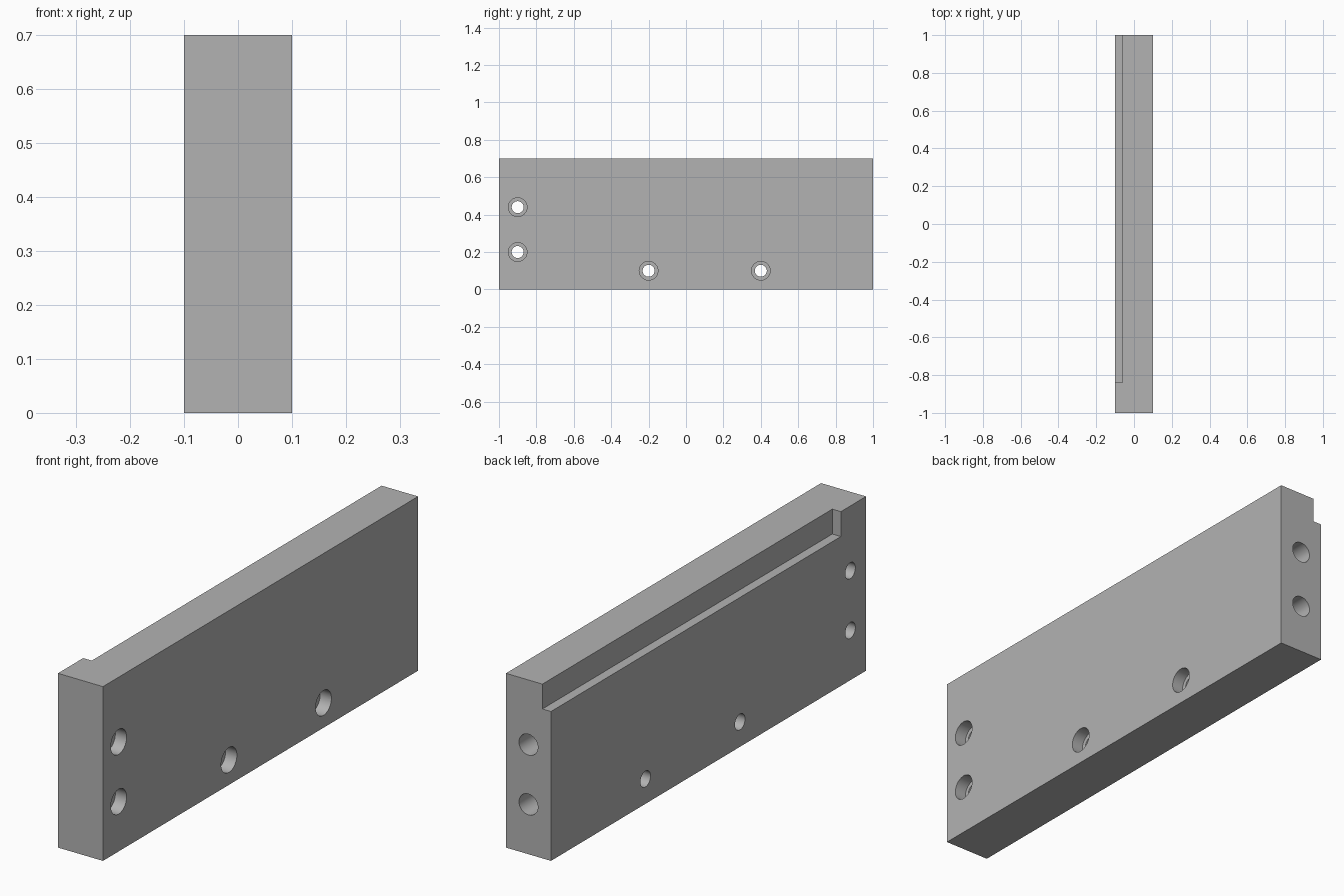
import bpy
from math import pi

cube = bpy.data.objects.get("Cube")
if cube:
    bpy.data.objects.remove(cube, do_unlink=True)

grey = bpy.data.materials.new("plain grey")
grey.use_nodes = True
colour = (0.45, 0.45, 0.45, 1)
grey.diffuse_color = colour
grey.node_tree.nodes["Principled BSDF"].inputs["Base Color"].default_value = colour


def box(name, low, high):
    centre = [(a + b) / 2 for a, b in zip(low, high)]
    bpy.ops.mesh.primitive_cube_add(size=1, location=centre)
    ob = bpy.context.object
    ob.name = name
    ob.scale = [b - a for a, b in zip(low, high)]
    bpy.ops.object.transform_apply(location=True, rotation=False, scale=True)
    ob.data.materials.append(grey)
    return ob


def drill(name, radius, depth, centre, rotation):
    bpy.ops.mesh.primitive_cylinder_add(vertices=48, radius=radius, depth=depth,
                                        location=centre, rotation=rotation)
    ob = bpy.context.object
    ob.name = name
    ob.data.materials.append(grey)
    return ob


def cut(target, cutter):
    cutter.hide_render = True
    bpy.context.view_layer.objects.active = target
    mod = target.modifiers.new("cut", 'BOOLEAN')
    mod.operation = 'DIFFERENCE'
    mod.solver = 'EXACT'
    mod.object = cutter
    bpy.ops.object.modifier_apply(modifier=mod.name)
    bpy.data.objects.remove(cutter, do_unlink=True)


# Solid plate
plate = box("mounting_plate", (-0.1, -1, 0), (0.1, 1, 0.7))

# Stopped rebate along the top edge, open at the back end
cut(plate, box("rebate_cutter", (-0.2, -0.84, 0.6), (-0.062, 1.1, 0.8)))

# Counterbored screw holes through the thickness
bore_depth = 0.05
across = (0, pi / 2, 0)
for y, z in ((-0.9, 0.44), (-0.9, 0.2), (-0.2, 0.1), (0.4, 0.1)):
    cut(plate, drill("screw_hole_cutter", 0.032, 0.5, (0, y, z), across))
    cut(plate, drill("counterbore_cutter", 0.05, 2 * bore_depth, (0.1, y, z), across))

# Blind holes in the back end
for z in (0.44, 0.2):
    cut(plate, drill("end_hole_cutter", 0.042, 0.5, (0, 1, z), (pi / 2, 0, 0)))

# Smooth bores with crisp edges
bpy.ops.object.select_all(action='DESELECT')
plate.select_set(True)
bpy.context.view_layer.objects.active = plate
bpy.ops.object.shade_smooth_by_angle(angle=pi / 6)
